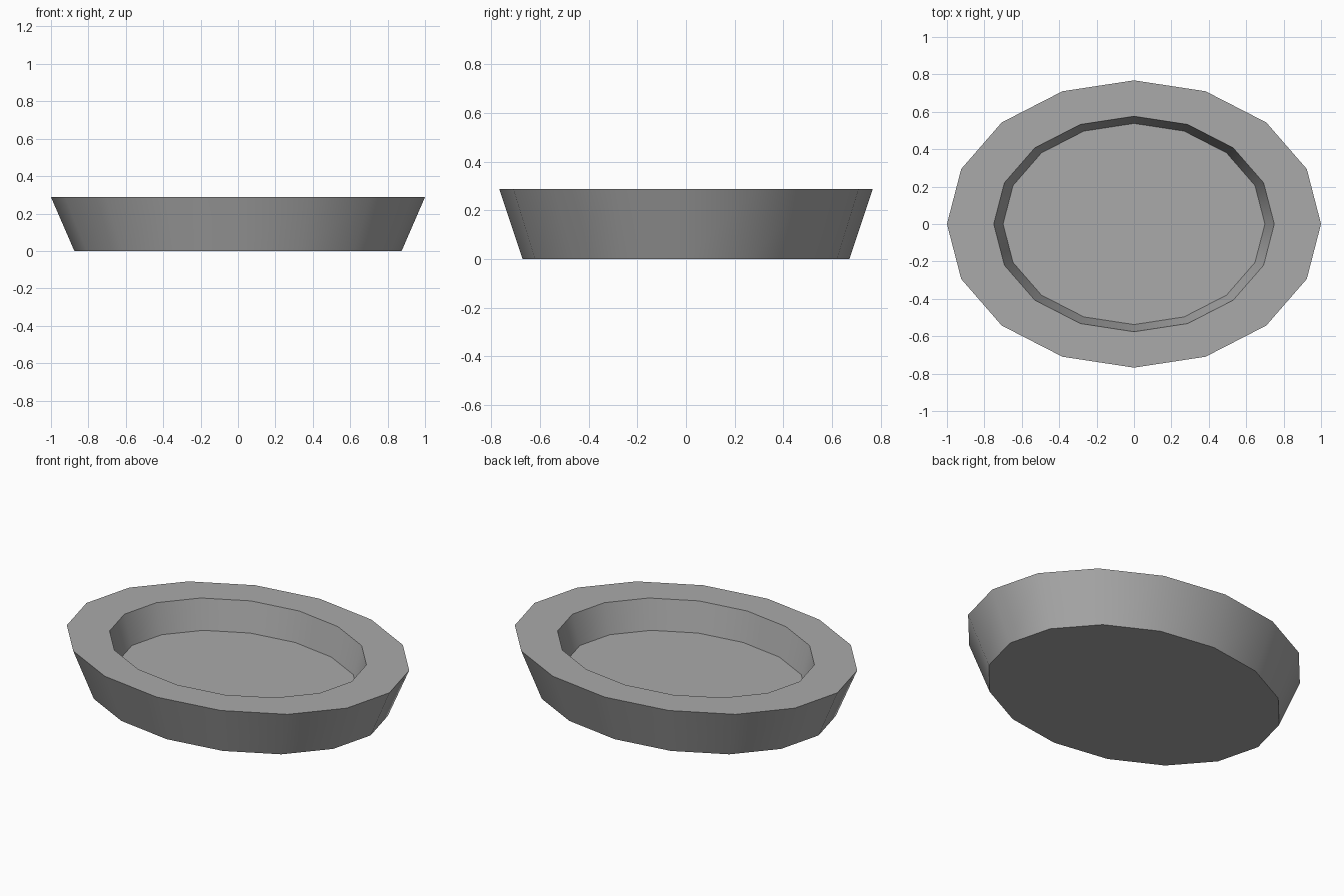
import bpy
import bmesh
from math import cos, sin, pi, radians

cube = bpy.data.objects.get("Cube")
if cube:
    bpy.data.objects.remove(cube)

SIDES = 16
RATIO = 0.768  # depth of the oval relative to its width

grey = bpy.data.materials.new("stone grey")
grey.use_nodes = True
colour = (0.4, 0.4, 0.4, 1)
grey.diffuse_color = colour
grey.node_tree.nodes["Principled BSDF"].inputs["Base Color"].default_value = colour

# Profile as (radius, height): base, outer rim, inner rim, recessed floor
profile = [(0.875, 0), (1, 0.288), (0.75, 0.288), (0.7, 0.115)]

bm = bmesh.new()
rings = []
for radius, z in profile:
    angles = [2 * pi * i / SIDES for i in range(SIDES)]
    rings.append([bm.verts.new((radius * cos(a), radius * RATIO * sin(a), z)) for a in angles])

# Walls and rim between neighbouring rings
for low, high in zip(rings, rings[1:]):
    for i in range(SIDES):
        j = (i + 1) % SIDES
        bm.faces.new((low[i], low[j], high[j], high[i]))

# Underside and dish floor
bm.faces.new(rings[0][::-1])
bm.faces.new(rings[-1])

mesh = bpy.data.meshes.new("oval_dish")
bm.to_mesh(mesh)
bm.free()
mesh.materials.append(grey)
dish = bpy.data.objects.new("oval_dish", mesh)
bpy.context.collection.objects.link(dish)

# Smooth walls with crisp rims
bpy.ops.object.select_all(action="DESELECT")
dish.select_set(True)
bpy.context.view_layer.objects.active = dish
bpy.ops.object.shade_smooth_by_angle(angle=radians(35))
